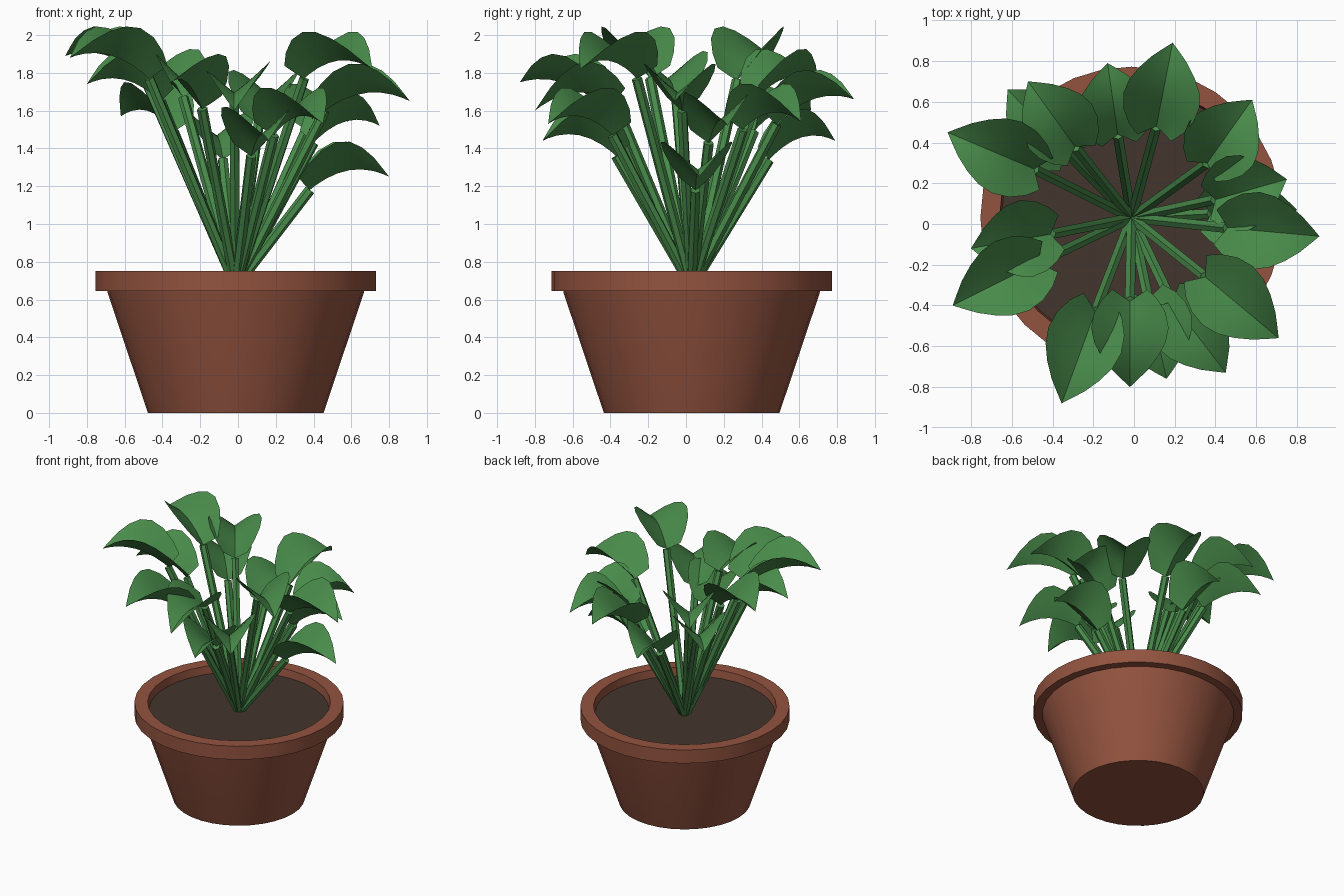
import bpy, bmesh, math
from mathutils import Vector

cube = bpy.data.objects.get("Cube")
if cube:
    bpy.data.objects.remove(cube, do_unlink=True)


def material(name, rgb):
    m = bpy.data.materials.new(name)
    m.use_nodes = True
    m.diffuse_color = (*rgb, 1)
    m.node_tree.nodes["Principled BSDF"].inputs["Base Color"].default_value = (*rgb, 1)
    return m


terracotta = material("terracotta", (0.29, 0.087, 0.05))
earth = material("dark_soil", (0.055, 0.035, 0.026))
green = material("leaf_green", (0.066, 0.26, 0.069))

CENTRE = Vector((-0.012, 0.03, 0))


def finish(bm, name, mat, angle):
    mesh = bpy.data.meshes.new(name)
    bm.to_mesh(mesh)
    bm.free()
    mesh.materials.append(mat)
    ob = bpy.data.objects.new(name, mesh)
    bpy.context.collection.objects.link(ob)
    bpy.ops.object.select_all(action='DESELECT')
    ob.select_set(True)
    bpy.context.view_layer.objects.active = ob
    bpy.ops.object.shade_smooth_by_angle(angle=math.radians(angle))
    return ob


def lathe(name, profile, mat, sides=32):
    """Spin (radius, height) points around the pot axis."""
    bm = bmesh.new()
    rings = []
    for r, z in profile:
        rings.append([bm.verts.new(CENTRE + Vector((r * math.cos(a), r * math.sin(a), z)))
                      for a in (2 * math.pi * i / sides for i in range(sides))])
    for lo, hi in zip(rings, rings[1:]):
        for i in range(sides):
            j = (i + 1) % sides
            bm.faces.new((lo[i], lo[j], hi[j], hi[i]))
    bm.faces.new(rings[0][::-1])
    bm.faces.new(rings[-1])
    return finish(bm, name, mat, 30)


# Pot with thick rim; its inner floor lies just below the soil
lathe("pot", [(0.465, 0), (0.677, 0.632), (0.68, 0.645), (0.742, 0.645), (0.742, 0.75),
              (0.648, 0.75), (0.635, 0.66)], terracotta)
lathe("soil", [(0.636, 0.665), (0.64, 0.69)], earth)


def stem(name, top, radius=0.028, sides=6):
    """Straight six-sided stalk from the middle of the soil."""
    foot = CENTRE + Vector((0, 0, 0.67))
    axis = top - foot
    bm = bmesh.new()
    bmesh.ops.create_cone(bm, cap_ends=True, segments=sides, radius1=radius,
                          radius2=radius, depth=axis.length)
    bmesh.ops.rotate(bm, verts=bm.verts, matrix=axis.to_track_quat('Z', 'Y').to_matrix())
    bmesh.ops.translate(bm, verts=bm.verts, vec=(foot + top) / 2)
    finish(bm, name, green, 30)


# Half-widths of the heart-shaped blade along its length
OUTLINE = [(0, 0.085), (0.08, 0.135), (0.2, 0.175), (0.35, 0.19), (0.5, 0.175),
           (0.65, 0.138), (0.8, 0.088), (0.92, 0.036), (1, 0)]


def leaf(name, base, tip):
    """Heart-shaped blade folded along its rib and arching outwards."""
    run = Vector((tip.x - base.x, tip.y - base.y, 0))
    side = Vector((-run.y, run.x, 0)).normalized()
    bm = bmesh.new()
    rows = []
    for t, w in OUTLINE:
        if w == 0:
            rows.append([bm.verts.new(tip)] * 7)
            continue
        row = []
        for k in range(-3, 4):
            s = k / 3
            along = t - 0.14 * abs(s) * (1 - t) ** 3
            p = base + run * along + side * (s * w)
            rise = 0.165 * (abs(s) * w / 0.19) ** 1.1
            p.z = base.z + (tip.z - base.z) * t + 0.28 * t * (1 - t) + rise
            row.append(bm.verts.new(p))
        rows.append(row)
    for a, b in zip(rows, rows[1:]):
        for k in range(6):
            corners = [a[k], b[k], b[k + 1], a[k + 1]]
            bm.faces.new(list(dict.fromkeys(corners)))
    bmesh.ops.recalc_face_normals(bm, faces=bm.faces)
    if sum(f.normal.z for f in bm.faces) < 0:
        bmesh.ops.reverse_faces(bm, faces=bm.faces)
    finish(bm, name, green, 40)


# Each plant shoot: leaf base, leaf tip
SHOOTS = [
    ((0.11, 0.48, 1.53), (0.19, 0.89, 1.66)),
    ((0.36, 0.30, 1.50), (0.58, 0.61, 1.54)),
    ((0.40, 0.12, 1.43), (0.75, 0.22, 1.52)),
    ((0.38, 0.05, 1.18), (0.80, 0.07, 1.25)),
    ((0.46, -0.02, 1.60), (0.91, -0.06, 1.65)),
    ((0.35, -0.26, 1.77), (0.71, -0.56, 1.82)),
    ((0.19, -0.39, 1.47), (0.45, -0.73, 1.53)),
    ((0.07, -0.37, 1.36), (0.16, -0.76, 1.44)),
    ((-0.02, -0.38, 1.65), (-0.02, -0.80, 1.60)),
    ((-0.19, -0.43, 1.61), (-0.355, -0.88, 1.75)),
    ((-0.47, -0.19, 1.77), (-0.89, -0.40, 1.88)),
    ((-0.41, -0.05, 1.65), (-0.80, -0.12, 1.74)),
    ((-0.49, 0.27, 1.76), (-0.915, 0.45, 1.89)),
    ((-0.29, 0.38, 1.67), (-0.52, 0.70, 1.74)),
    ((-0.34, 0.36, 1.49), (-0.62, 0.66, 1.57)),
    ((-0.08, 0.44, 1.34), (-0.13, 0.79, 1.44)),
]
for n, (base, tip) in enumerate(SHOOTS, 1):
    stem(f"stem_{n}", Vector(base))
    leaf(f"leaf_{n}", Vector(base), Vector(tip))
